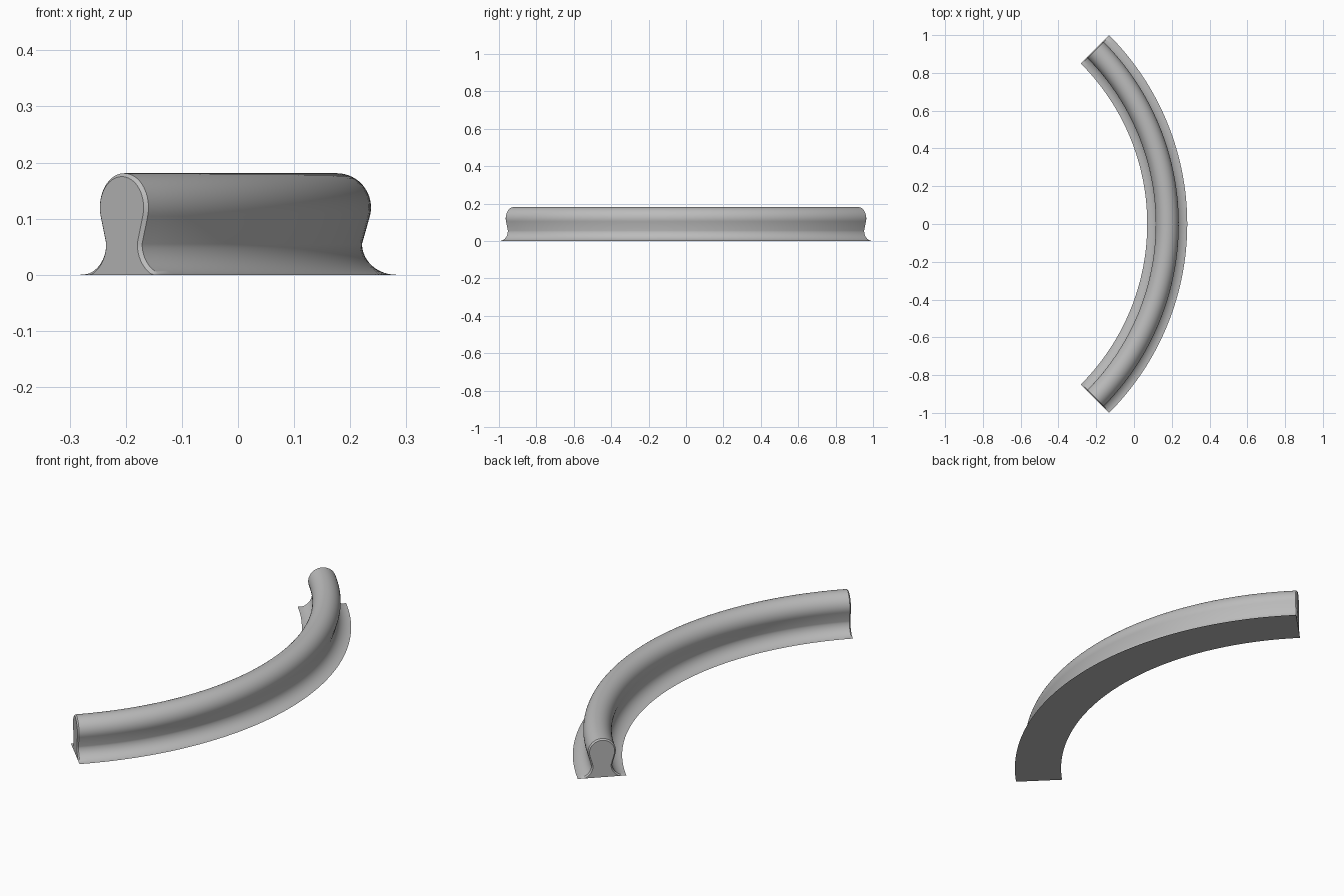
import bpy
import bmesh
from math import sin, cos, pi, radians
from mathutils import Vector

cube = bpy.data.objects.get("Cube")
if cube:
    bpy.data.objects.remove(cube, do_unlink=True)

OUTER = 2 ** 0.5            # outer radius of the quarter-circle sweep
HALF_W = 0.106              # half width of the foot
MID = OUTER - HALF_W
SWEEP = radians(45)
CENTRE_X = -(OUTER + (OUTER - 2 * HALF_W) * cos(SWEEP)) / 2
NECK_W, NECK_Z = 0.045, 0.055
BULB_R, BULB_Z = 0.061, 0.12
BEVEL = 0.006
STEPS = 64


def arc(cx, cz, rx, rz, start, end, n):
    angles = [radians(start + (end - start) * i / n) for i in range(n + 1)]
    return [Vector((cx + rx * cos(a), cz + rz * sin(a))) for a in angles]


def moulding_profile():
    """Flared concave foot, narrow neck and round bulb, right to left."""
    foot = arc(HALF_W, NECK_Z, HALF_W - NECK_W, NECK_Z, 270, 180, 12)
    bulb = arc(0, BULB_Z, BULB_R, BULB_R, -15, 90, 16)
    right = foot + bulb
    return right + [Vector((-p.x, p.y)) for p in reversed(right[:-1])]


def inset(points, amount):
    """Shrink the curved outline while keeping the flat underside at z = 0."""
    result = []
    for i, p in enumerate(points):
        t = (points[min(i + 1, len(points) - 1)] - points[max(i - 1, 0)]).normalized()
        q = p - Vector((t.y, -t.x)) * amount
        result.append(Vector((q.x, max(q.y, 0))))
    result[0], result[-1] = points[0].copy(), points[-1].copy()
    return result


# Sections along the sweep, with a slightly smaller one at each end
profile = moulding_profile()
small = inset(profile, BEVEL)
inner = SWEEP - BEVEL / MID
sections = [(-SWEEP, small)]
sections += [(-inner + 2 * inner * i / STEPS, profile) for i in range(STEPS + 1)]
sections += [(SWEEP, small)]

bm = bmesh.new()
rings = []
for angle, outline in sections:
    rings.append([bm.verts.new((CENTRE_X + (MID + p.x) * cos(angle),
                                (MID + p.x) * sin(angle), p.y)) for p in outline])
for a, b in zip(rings, rings[1:]):
    for i in range(len(a)):
        j = (i + 1) % len(a)
        bm.faces.new((a[i], b[i], b[j], a[j]))
bm.faces.new(rings[0])
bm.faces.new(rings[-1])
bmesh.ops.recalc_face_normals(bm, faces=bm.faces[:])

mesh = bpy.data.meshes.new("curved_moulding")
bm.to_mesh(mesh)
bm.free()
moulding = bpy.data.objects.new("curved_moulding", mesh)
bpy.context.collection.objects.link(moulding)

# Plain grey finish
grey = bpy.data.materials.new("plain_grey")
grey.use_nodes = True
colour = (0.5, 0.5, 0.5, 1)
grey.diffuse_color = colour
grey.node_tree.nodes["Principled BSDF"].inputs["Base Color"].default_value = colour
mesh.materials.append(grey)

# Smooth sweep with crisp ends
bpy.ops.object.select_all(action="DESELECT")
moulding.select_set(True)
bpy.context.view_layer.objects.active = moulding
bpy.ops.object.shade_smooth_by_angle(angle=radians(30))
